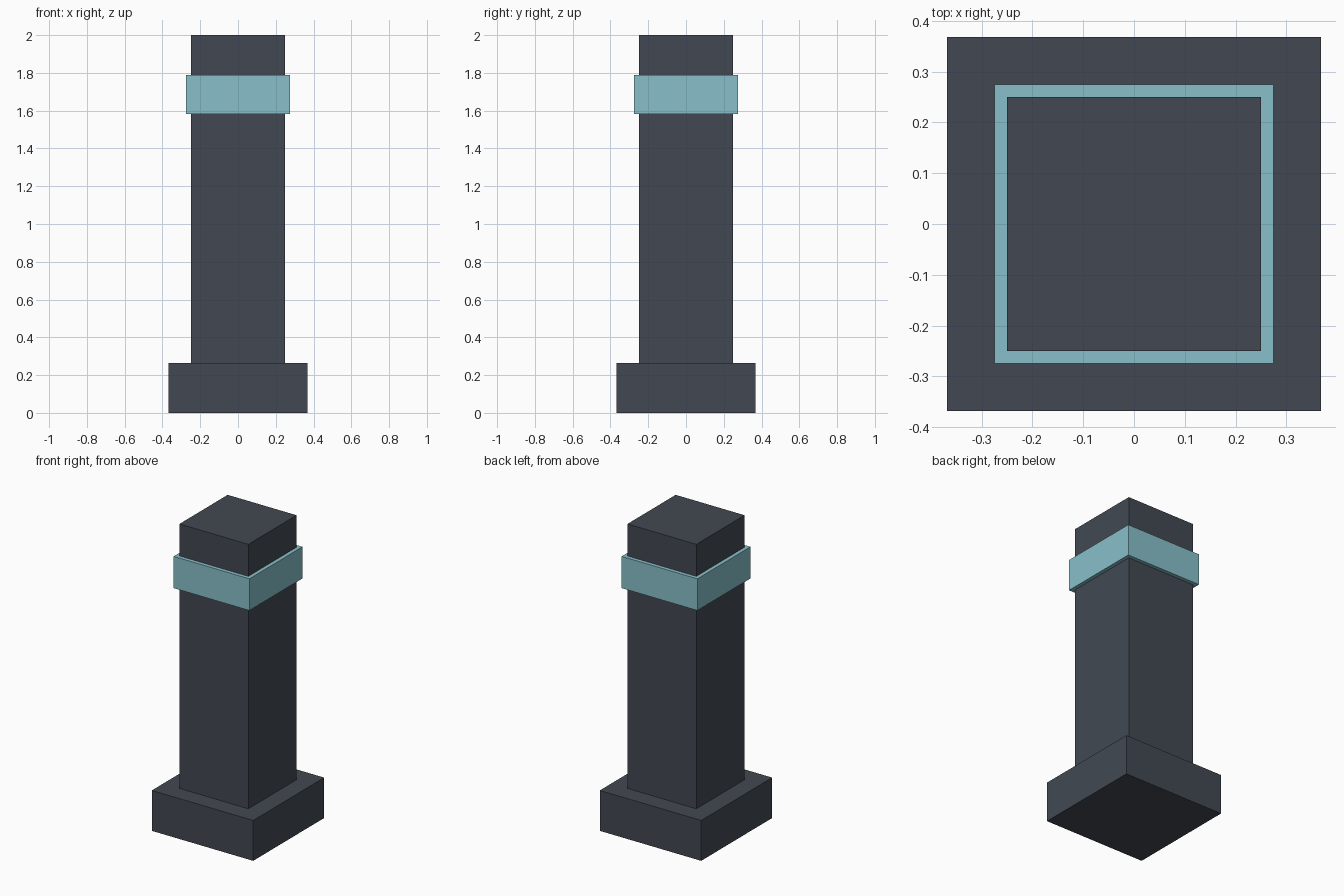
import bpy
import bmesh

if "Cube" in bpy.data.objects:
    bpy.data.objects.remove(bpy.data.objects["Cube"])


def material(name, colour):
    m = bpy.data.materials.new(name)
    m.diffuse_color = (*colour, 1.0)
    m.use_nodes = True
    m.node_tree.nodes["Principled BSDF"].inputs["Base Color"].default_value = m.diffuse_color
    return m


def block(name, half, z0, z1, mat):
    """Square block centred on the z axis, spanning z0..z1."""
    bm = bmesh.new()
    bmesh.ops.create_cube(bm, size=1.0)
    for v in bm.verts:
        v.co.x *= 2 * half
        v.co.y *= 2 * half
        v.co.z = z1 if v.co.z > 0 else z0
    mesh = bpy.data.meshes.new(name)
    bm.to_mesh(mesh)
    bm.free()
    mesh.materials.append(mat)
    obj = bpy.data.objects.new(name, mesh)
    bpy.context.collection.objects.link(obj)
    return obj


dark = material("dark slate", (0.0545, 0.0666, 0.0844))
teal = material("pale teal", (0.246, 0.527, 0.591))

# Plinth at the foot
block("base", 0.368, 0.0, 0.265, dark)
# Square post, set slightly into the plinth
block("post", 0.25, 0.26, 2.0, dark)
# Light band around the post near the top
block("light_band", 0.275, 1.582, 1.79, teal)
